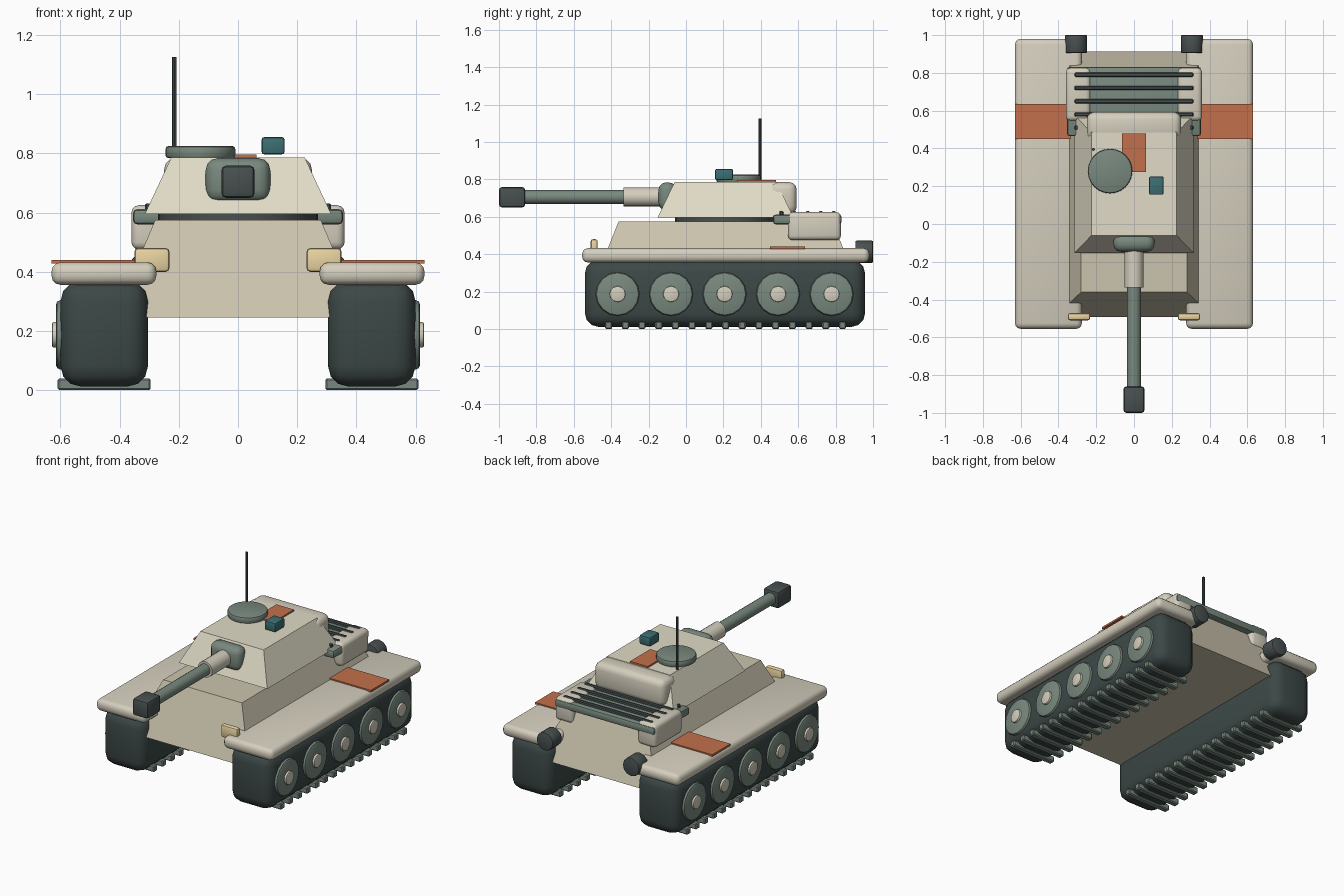
import bpy, bmesh, math
from mathutils import Matrix, Vector

if "Cube" in bpy.data.objects:
    bpy.data.objects.remove(bpy.data.objects["Cube"])


def material(name, rgb):
    m = bpy.data.materials.new(name)
    m.diffuse_color = (*rgb, 1)
    m.use_nodes = True
    m.node_tree.nodes["Principled BSDF"].inputs["Base Color"].default_value = m.diffuse_color
    return m


TAN = material("tan_paint", (0.60, 0.55, 0.42))
CREAM = material("cream_paint", (0.75, 0.71, 0.57))
LIGHT = material("light_tan", (0.66, 0.62, 0.51))
GREEN = material("grey_green", (0.19, 0.25, 0.21))
DARK = material("dark_metal", (0.065, 0.08, 0.08))
TRACK = material("track_rubber", (0.045, 0.065, 0.062))
ORANGE = material("orange_panel", (0.54, 0.16, 0.07))
TEAL = material("teal_glass", (0.045, 0.16, 0.17))
LAMP = material("lamp_yellow", (0.82, 0.66, 0.36))


def finish(bm, name, mat, bevel=0.0, segments=3, angle=35):
    """Bevel the hard edges, make the object and shade it."""
    bm.normal_update()
    if bevel:
        edges = [e for e in bm.edges if e.calc_face_angle(0) > math.radians(50)]
        bmesh.ops.bevel(bm, geom=edges, offset=bevel, segments=segments,
                        profile=0.5, affect='EDGES', clamp_overlap=True)
    bmesh.ops.recalc_face_normals(bm, faces=bm.faces)
    mesh = bpy.data.meshes.new(name)
    bm.to_mesh(mesh)
    bm.free()
    ob = bpy.data.objects.new(name, mesh)
    bpy.context.collection.objects.link(ob)
    mesh.materials.append(mat)
    bpy.ops.object.select_all(action='DESELECT')
    ob.select_set(True)
    bpy.context.view_layer.objects.active = ob
    bpy.ops.object.shade_smooth_by_angle(angle=math.radians(angle))
    return ob


def box(name, x, y, z, mat, bevel=0.0, segments=3):
    """Box from (min, max) ranges."""
    bm = bmesh.new()
    bmesh.ops.create_cube(bm, size=1)
    for v in bm.verts:
        v.co = Vector([(r[0] + r[1]) / 2 + c * (r[1] - r[0])
                       for r, c in zip((x, y, z), v.co)])
    return finish(bm, name, mat, bevel, segments)


def cylinder(name, axis, radius, start, end, centre, mat, sides=16, bevel=0.0):
    """Cylinder along an axis; centre gives the other two coordinates in order."""
    bm = bmesh.new()
    bmesh.ops.create_cone(bm, cap_ends=True, segments=sides, radius1=radius,
                          radius2=radius, depth=end - start)
    mid = (start + end) / 2
    a, b = centre
    if axis == 'X':
        rot, loc = Matrix.Rotation(math.pi / 2, 4, 'Y'), (mid, a, b)
    elif axis == 'Y':
        rot, loc = Matrix.Rotation(math.pi / 2, 4, 'X'), (a, mid, b)
    else:
        rot, loc = Matrix.Identity(4), (a, b, mid)
    bm.transform(Matrix.Translation(loc) @ rot)
    return finish(bm, name, mat, bevel, 2)


def frustum(name, bottom, top, z, cy, mat):
    """Tapered box from half sizes (x, y) at the two heights."""
    bm = bmesh.new()
    bmesh.ops.create_cube(bm, size=2)
    for v in bm.verts:
        hx, hy = top if v.co.z > 0 else bottom
        v.co = (v.co.x * hx, cy + v.co.y * hy, z[1] if v.co.z > 0 else z[0])
    return finish(bm, name, mat)


def span(side, a, b):
    """Mirrored x range."""
    return (min(side * a, side * b), max(side * a, side * b))


CY = 0.2115

# Hull, turret ring and turret
frustum("hull", (0.42, 0.703), (0.28, 0.572), (0.245, 0.575), CY, TAN)
cylinder("turret_ring", 'Z', 0.27, 0.565, 0.602, (0, CY), DARK, 32)
frustum("turret", (0.315, 0.364), (0.225, 0.272), (0.595, 0.787), CY, CREAM)
box("turret_bustle", (-0.25, 0.25), (0.445, 0.592), (0.615, 0.785), LIGHT, 0.04)

# Gun
box("mantlet", (-0.109, 0.109), (-0.147, -0.052), (0.635, 0.784), GREEN, 0.04)
cylinder("gun_sleeve", 'Y', 0.051, -0.335, -0.13, (0, 0.706), LIGHT, 16)
cylinder("gun_barrel", 'Y', 0.037, -0.88, -0.30, (0, 0.706), GREEN, 16)
box("muzzle", (-0.056, 0.056), (-1.0, -0.86), (0.65, 0.759), DARK, 0.016, 2)

# Turret roof fittings
cylinder("hatch", 'Z', 0.118, 0.784, 0.825, (-0.127, 0.28), GREEN, 24, 0.01)
cylinder("antenna", 'Z', 0.008, 0.70, 1.125, (-0.215, 0.395), DARK, 10)
box("periscope", (0.08, 0.157), (0.155, 0.252), (0.797, 0.855), TEAL, 0.008, 2)
box("roof_panel", (-0.063, 0.063), (0.275, 0.48), (0.78, 0.797), ORANGE)

# Engine deck with louvers
box("engine_deck", (-0.355, 0.355), (0.465, 0.832), (0.56, 0.612), GREEN, 0.015, 2)
for i in range(5):
    y = 0.51 + i * 0.07
    box(f"louver_{i + 1}", (-0.315, 0.315), (y - 0.011, y + 0.011),
        (0.602, 0.63), DARK, 0.005, 1)

for side, tag in ((1, "right"), (-1, "left")):
    # Running gear
    box(f"track_{tag}", span(side, 0.304, 0.60), (-0.54, 0.957), (0.012, 0.37),
        TRACK, 0.07)
    for i in range(15):
        y = CY + (i - 7) * 0.0893
        box(f"tread_{tag}_{i + 1}", span(side, 0.295, 0.61),
            (y - 0.019, y + 0.019), (0, 0.04), GREEN, 0.006, 1)
    for i in range(5):
        y = 0.206 + (i - 2) * 0.286
        cylinder(f"wheel_{tag}_{i + 1}", 'X', 0.117, *span(side, 0.56, 0.615),
                 (y, 0.187), GREEN, 16, 0.014)
        cylinder(f"hub_{tag}_{i + 1}", 'X', 0.043, *span(side, 0.59, 0.628),
                 (y, 0.187), LIGHT, 12, 0.005)

    # Fender, its panel and the headlight
    box(f"fender_{tag}", span(side, 0.276, 0.63), (-0.555, 0.98), (0.356, 0.432),
        LIGHT, 0.03)
    box(f"fender_panel_{tag}", span(side, 0.33, 0.631), (0.45, 0.635),
        (0.428, 0.44), ORANGE)
    box(f"headlight_{tag}", span(side, 0.232, 0.35), (-0.51, -0.472),
        (0.40, 0.48), LAMP, 0.012, 2)

    # Rear stowage box and exhaust
    box(f"stowage_{tag}", span(side, 0.23, 0.36), (0.545, 0.828), (0.475, 0.625),
        LIGHT, 0.025)
    cylinder(f"exhaust_{tag}", 'Y', 0.059, 0.905, 1.0, (side * 0.307, 0.413),
             DARK, 12, 0.006)
